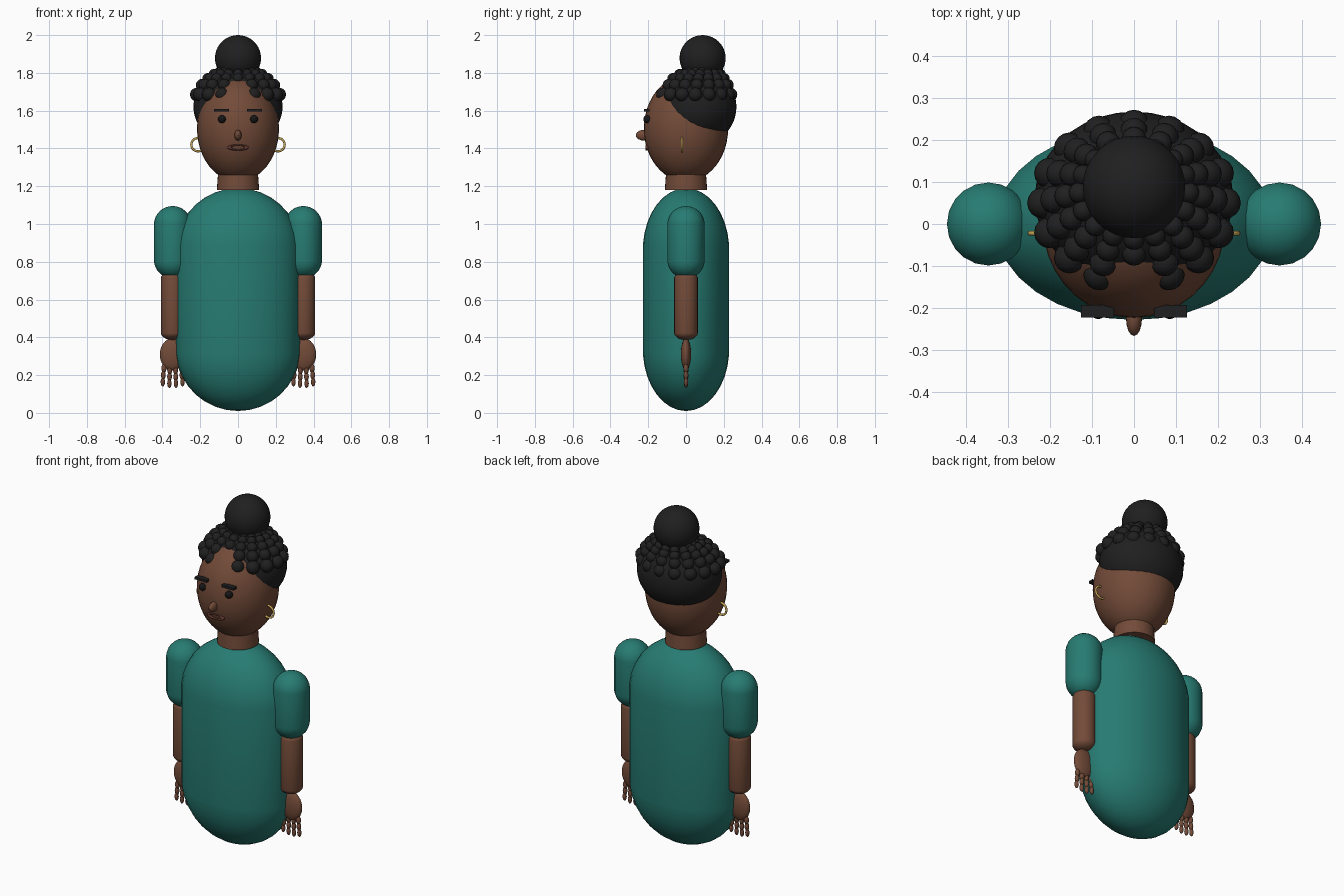
import bpy, bmesh, math
from mathutils import Matrix, Vector

cube = bpy.data.objects.get("Cube")
if cube:
    bpy.data.objects.remove(cube, do_unlink=True)


def material(name, rgb):
    m = bpy.data.materials.new(name)
    m.use_nodes = True
    color = (*rgb, 1)
    m.diffuse_color = color
    bsdf = next(n for n in m.node_tree.nodes if n.type == 'BSDF_PRINCIPLED')
    bsdf.inputs["Base Color"].default_value = color
    return m


skin = material("brown_skin", (0.17, 0.07, 0.04))
lip_tone = material("dark_lip", (0.12, 0.04, 0.027))
teal = material("teal_cloth", (0.02, 0.2, 0.17))
black = material("black_hair", (0.014, 0.014, 0.014))
dark = material("dark_eye", (0.008, 0.008, 0.009))
gold = material("gold", (0.6, 0.4, 0.1))


def finish(name, bm, mat, angle=40):
    """Turn a bmesh into a smooth shaded object."""
    mesh = bpy.data.meshes.new(name)
    bm.to_mesh(mesh)
    bm.free()
    mesh.materials.append(mat)
    obj = bpy.data.objects.new(name, mesh)
    bpy.context.collection.objects.link(obj)
    bpy.ops.object.select_all(action='DESELECT')
    obj.select_set(True)
    bpy.context.view_layer.objects.active = obj
    bpy.ops.object.shade_smooth_by_angle(angle=math.radians(angle))
    return obj


def ellipsoids(name, mat, items, segments=24):
    """Any number of (centre, radii) ellipsoids in one object."""
    bm = bmesh.new()
    for centre, radii in items:
        matrix = Matrix.Translation(centre) @ Matrix.Diagonal((*radii, 1))
        bmesh.ops.create_uvsphere(bm, u_segments=segments, v_segments=segments * 2 // 3,
                                  radius=1, matrix=matrix)
    return finish(name, bm, mat)


def capsule(name, mat, x, radii, cap, low, high, segments=24):
    """Upright capsule: a sphere pulled apart at its middle band."""
    bm = bmesh.new()
    bmesh.ops.create_uvsphere(bm, u_segments=segments, v_segments=17, radius=1)
    for v in bm.verts:
        end = high - cap if v.co.z > 0 else low + cap
        v.co = (x + v.co.x * radii[0], v.co.y * radii[1], end + v.co.z * cap)
    return finish(name, bm, mat)


def ring(name, mat, centre, major, minor, scale=(1, 1, 1)):
    """Torus lying in the front plane."""
    bm = bmesh.new()
    n, m = 28, 10
    rows = []
    for i in range(n):
        a = math.tau * i / n
        row = []
        for j in range(m):
            b = math.tau * j / m
            r = major + minor * math.cos(b)
            p = Vector((r * math.cos(a) * scale[0], minor * math.sin(b) * scale[1],
                        r * math.sin(a) * scale[2]))
            row.append(bm.verts.new(p + Vector(centre)))
        rows.append(row)
    for i in range(n):
        for j in range(m):
            here, there, k = rows[i], rows[(i + 1) % n], (j + 1) % m
            bm.faces.new((here[j], here[k], there[k], there[j]))
    bmesh.ops.recalc_face_normals(bm, faces=bm.faces)
    return finish(name, bm, mat, 60)


# Body and neck
capsule("torso", teal, 0, (0.331, 0.229), 0.33, 0.01, 1.19, 32)
bm = bmesh.new()
bmesh.ops.create_cone(bm, cap_ends=True, segments=32, radius1=0.112, radius2=0.103,
                      depth=0.13, matrix=Matrix.Translation((0, 0, 1.245)))
finish("neck", bm, skin)

# Head and face
ellipsoids("head", skin, [((0, 0, 1.505), (0.217, 0.223, 0.28))], 36)
ellipsoids("nose", skin, [((0, -0.224, 1.47), (0.019, 0.042, 0.028))], 16)
ring("lips", lip_tone, (0, -0.206, 1.405), 0.045, 0.012, (1, 0.8, 0.3))

# Arms, hands and facial pairs
for side, s in (("left", 1), ("right", -1)):
    x = 0.346 * s
    capsule(side + "_sleeve", teal, x, (0.099, 0.099), 0.098, 0.712, 1.095, 20)
    capsule(side + "_forearm", skin, x, (0.063, 0.063), 0.04, 0.386, 0.75, 20)
    ellipsoids(side + "_hand", skin, [((x, 0, 0.31), (0.068, 0.027, 0.085))])
    joints = []
    for i in range(4):
        offset = (i - 1.5) * 0.031
        drop = 0.008 if i in (1, 2) else 0
        for j in range(3):
            joints.append(((x + offset * (1 + 0.06 * j), 0, 0.236 - 0.036 * j - drop),
                           (0.0135 - 0.001 * j, 0.0135 - 0.001 * j, 0.024)))
    ellipsoids(side + "_fingers", skin, joints, 12)
    ellipsoids(side + "_eye", dark, [((0.085 * s, -0.205, 1.555), (0.021,) * 3)], 20)
    ring(side + "_earring", gold, (0.212 * s, -0.022, 1.42), 0.035, 0.006)
    bm = bmesh.new()
    bmesh.ops.create_cube(bm, size=1, matrix=Matrix.Translation((0.087 * s, -0.207, 1.602))
                          @ Matrix.Diagonal((0.078, 0.03, 0.014, 1)))
    finish(side + "_eyebrow", bm, black)

# Hair cap and bun
ellipsoids("hair_cap", black, [((0, 0.06, 1.62), (0.236, 0.207, 0.205))], 36)
ellipsoids("hair_bun", black, [((0, 0.088, 1.878), (0.122,) * 3)], 32)

# Beaded braids running from the hairline up to the bun:
# each row has a ring radius, height, bead size and centre depth
rows = [(0.217, 1.685, 0.037, 0.05), (0.19, 1.735, 0.033, 0.058), (0.16, 1.77, 0.029, 0.066),
        (0.13, 1.795, 0.025, 0.074), (0.1, 1.81, 0.022, 0.082)]
columns = 16
beads = []
for r, (radius, z, size, depth) in enumerate(rows):
    for c in range(columns):
        if c == columns * 3 // 4 and r < 2:
            continue  # bare middle of the forehead
        a = math.tau * c / columns
        beads.append(((radius * math.cos(a), depth + 0.85 * radius * math.sin(a), z),
                      (size,) * 3))
ellipsoids("hair_braids", black, beads, 16)
